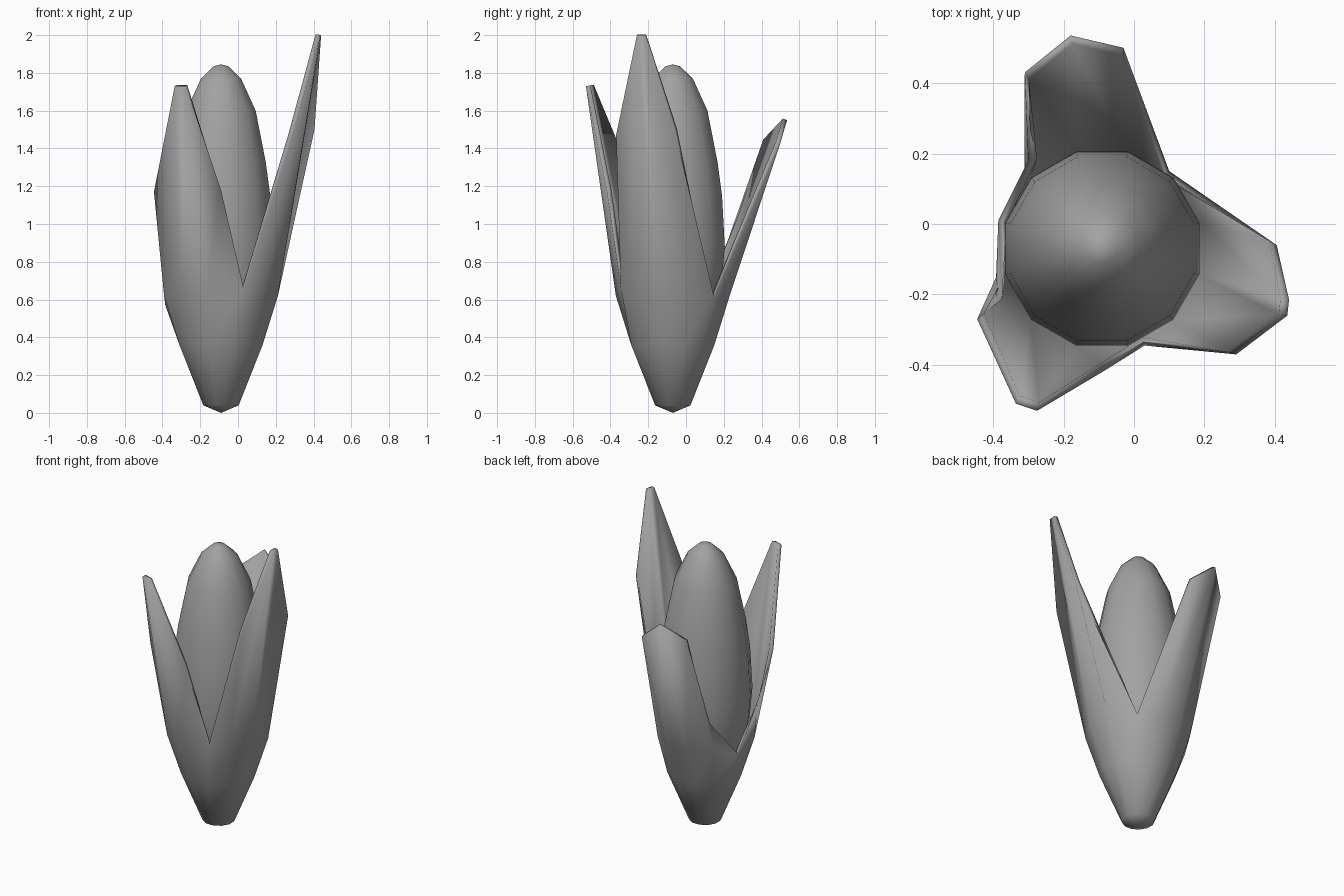
import bpy, bmesh, math
from mathutils import Vector

cube = bpy.data.objects.get("Cube")
if cube:
    bpy.data.objects.remove(cube, do_unlink=True)

CX, CY = -0.09, -0.07
SIDES = 12

grey = bpy.data.materials.new("mid grey")
grey.use_nodes = True
GREY = (0.36, 0.36, 0.36, 1)
grey.diffuse_color = GREY
grey.node_tree.nodes["Principled BSDF"].inputs["Base Color"].default_value = GREY


def ring(bm, r, z):
    """Ring of vertices whose every fourth corner lies under a notch."""
    pts = []
    for i in range(SIDES):
        a = math.radians(45 + i * 360 / SIDES)
        pts.append(bm.verts.new((CX + r * math.cos(a), CY + r * math.sin(a), z)))
    return pts


def bridge(bm, low, high):
    for i in range(SIDES):
        j = (i + 1) % SIDES
        bm.faces.new((low[i], low[j], high[j], high[i]))


def cap(bm, loop, z, top):
    tip = bm.verts.new((CX, CY, z))
    for i in range(SIDES):
        a, b = loop[i], loop[(i + 1) % SIDES]
        bm.faces.new((a, b, tip) if top else (b, a, tip))


def finish(bm, name, angle):
    mesh = bpy.data.meshes.new(name)
    bm.to_mesh(mesh)
    bm.free()
    mesh.materials.append(grey)
    obj = bpy.data.objects.new(name, mesh)
    bpy.context.collection.objects.link(obj)
    bpy.ops.object.select_all(action='DESELECT')
    obj.select_set(True)
    bpy.context.view_layer.objects.active = obj
    bpy.ops.object.shade_smooth_by_angle(angle=math.radians(angle))
    return obj


# Core: a rounded spindle
bm = bmesh.new()
profile = [(0.08, 0.08), (0.19, 0.36), (0.262, 0.62), (0.285, 0.88), (0.27, 1.15),
           (0.245, 1.33), (0.19, 1.6), (0.11, 1.77), (0.04, 1.835)]
loops = [ring(bm, r, z) for r, z in profile]
for low, high in zip(loops, loops[1:]):
    bridge(bm, low, high)
cap(bm, loops[0], 0.05, False)
cap(bm, loops[-1], 1.845, True)
finish(bm, "core", 60)

# Husk: a closed cup that splits into three pointed leaves
bm = bmesh.new()
base, belly, split = ring(bm, 0.097, 0.04), ring(bm, 0.228, 0.36), ring(bm, 0.312, 0.62)
notches = [(0.10, 0.15, 0.61), (-0.385, 0.01, 0.57), (0.03, -0.345, 0.66)]
for k, p in enumerate(notches):
    split[4 * k].co = Vector(p)
cap(bm, base, 0.0, False)
bridge(bm, base, belly)
bridge(bm, belly, split)

# Leaf outlines, counter-clockwise from notch to notch
back_leaf = [(-0.03, 0.50, 1.43), (-0.18, 0.535, 1.55), (-0.31, 0.43, 1.44), (-0.30, 0.18, 0.81)]
right_leaf = [(-0.385, -0.19, 0.84), (-0.445, -0.27, 1.17), (-0.335, -0.51, 1.73),
              (-0.275, -0.53, 1.73), (-0.09, -0.42, 1.18)]
left_leaf = [(0.29, -0.37, 1.47), (0.435, -0.26, 2.0), (0.44, -0.215, 2.0), (0.405, -0.06, 1.5)]

for k, outline in enumerate((back_leaf, right_leaf, left_leaf)):
    low = [split[(4 * k + i) % SIDES] for i in range(5)]
    high = [low[0]] + [bm.verts.new(p) for p in outline] + [low[4]]
    i = j = 0
    # Zip the two chains together with triangles
    while i < len(low) - 1 or j < len(high) - 1:
        step_high = i == len(low) - 1 or (
            j < len(high) - 1 and (j + 0.5) / (len(high) - 1) <= (i + 0.5) / (len(low) - 1))
        if step_high:
            tri = (low[i], high[j + 1], high[j])
            j += 1
        else:
            tri = (low[i], low[i + 1], high[j])
            i += 1
        if len(set(tri)) == 3:
            bm.faces.new(tri)

husk = finish(bm, "husk", 50)
wall = husk.modifiers.new("wall", 'SOLIDIFY')
wall.thickness = 0.025
wall.offset = -1
